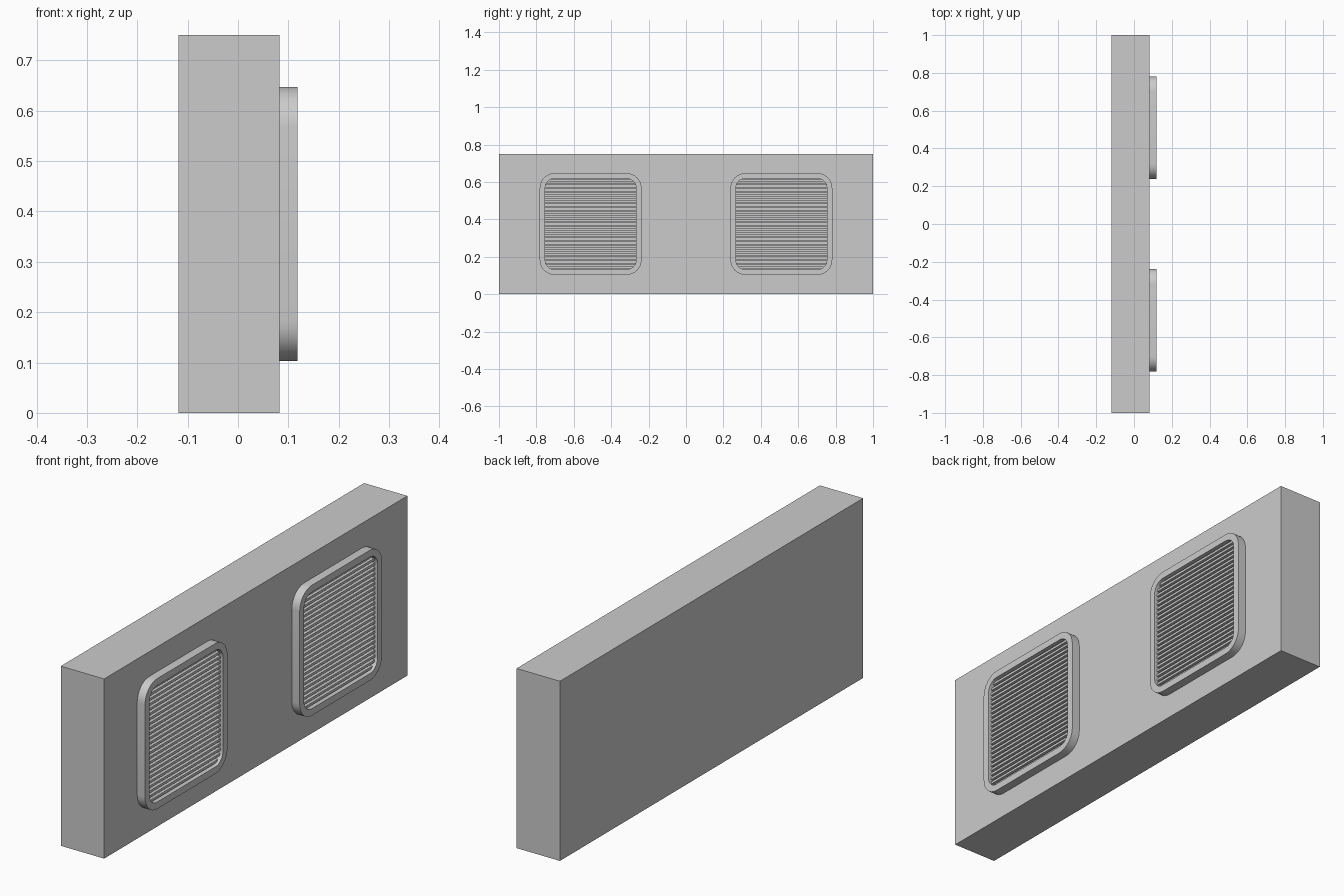
import bpy, bmesh, math

if "Cube" in bpy.data.objects:
    bpy.data.objects.remove(bpy.data.objects["Cube"])

X_FACE, X_FRONT = 0.082, 0.118   # wall face and front of the vent frames
Z_MID, Y_OFF = 0.375, 0.51       # vent centres
OUT, R_OUT = 0.272, 0.08         # outer half size and corner radius
INN, R_INN = 0.243, 0.05         # opening half size and corner radius
SLATS = 24


def finish(name, bm, smooth=False):
    bmesh.ops.recalc_face_normals(bm, faces=bm.faces)
    me = bpy.data.meshes.new(name)
    bm.to_mesh(me)
    bm.free()
    ob = bpy.data.objects.new(name, me)
    bpy.context.collection.objects.link(ob)
    if smooth:
        bpy.ops.object.select_all(action='DESELECT')
        ob.select_set(True)
        bpy.context.view_layer.objects.active = ob
        bpy.ops.object.shade_smooth_by_angle(angle=math.radians(30))
    return ob


def add_box(bm, x0, x1, y0, y1, z0, z1):
    vs = bmesh.ops.create_cube(bm, size=1)['verts']
    for v in vs:
        v.co = (x0 if v.co.x < 0 else x1,
                y0 if v.co.y < 0 else y1,
                z0 if v.co.z < 0 else z1)


def rounded(half, r, seg=8):
    pts = []
    for q, (sy, sz) in enumerate([(1, 1), (-1, 1), (-1, -1), (1, -1)]):
        for i in range(seg + 1):
            a = math.pi / 2 * (q + i / seg)
            pts.append((sy * (half - r) + r * math.cos(a),
                        sz * (half - r) + r * math.sin(a)))
    return pts


def half_width(dz):
    over = max(0, abs(dz) - (INN - R_INN))
    return INN - R_INN + math.sqrt(max(0, R_INN ** 2 - over ** 2))


# Main slab
bm = bmesh.new()
add_box(bm, -0.118, X_FACE, -1, 1, 0, 0.75)
finish("body", bm)

for side, y_mid in (("left", -Y_OFF), ("right", Y_OFF)):
    # Rounded frame: closed loops around the opening
    bm = bmesh.new()
    rings = []
    for half, r, x in ((OUT, R_OUT, X_FACE), (OUT, R_OUT, X_FRONT),
                       (INN, R_INN, X_FRONT), (INN, R_INN, X_FACE)):
        rings.append([bm.verts.new((x, y_mid + y, Z_MID + z))
                      for y, z in rounded(half, r)])
    n = len(rings[0])
    for a, b in zip(rings, rings[1:] + rings[:1]):
        for i in range(n):
            j = (i + 1) % n
            bm.faces.new((a[i], a[j], b[j], b[i]))
    finish(side + "_vent_frame", bm, True)

    # Horizontal slats, shortened at the rounded corners
    bm = bmesh.new()
    pitch = 2 * INN / SLATS
    for k in range(SLATS):
        dz = -INN + pitch * (k + 0.5)
        w = half_width(dz) + 0.003
        add_box(bm, X_FACE, 0.106, y_mid - w, y_mid + w,
                Z_MID + dz - pitch * 0.25, Z_MID + dz + pitch * 0.25)
    finish(side + "_vent_slats", bm)
